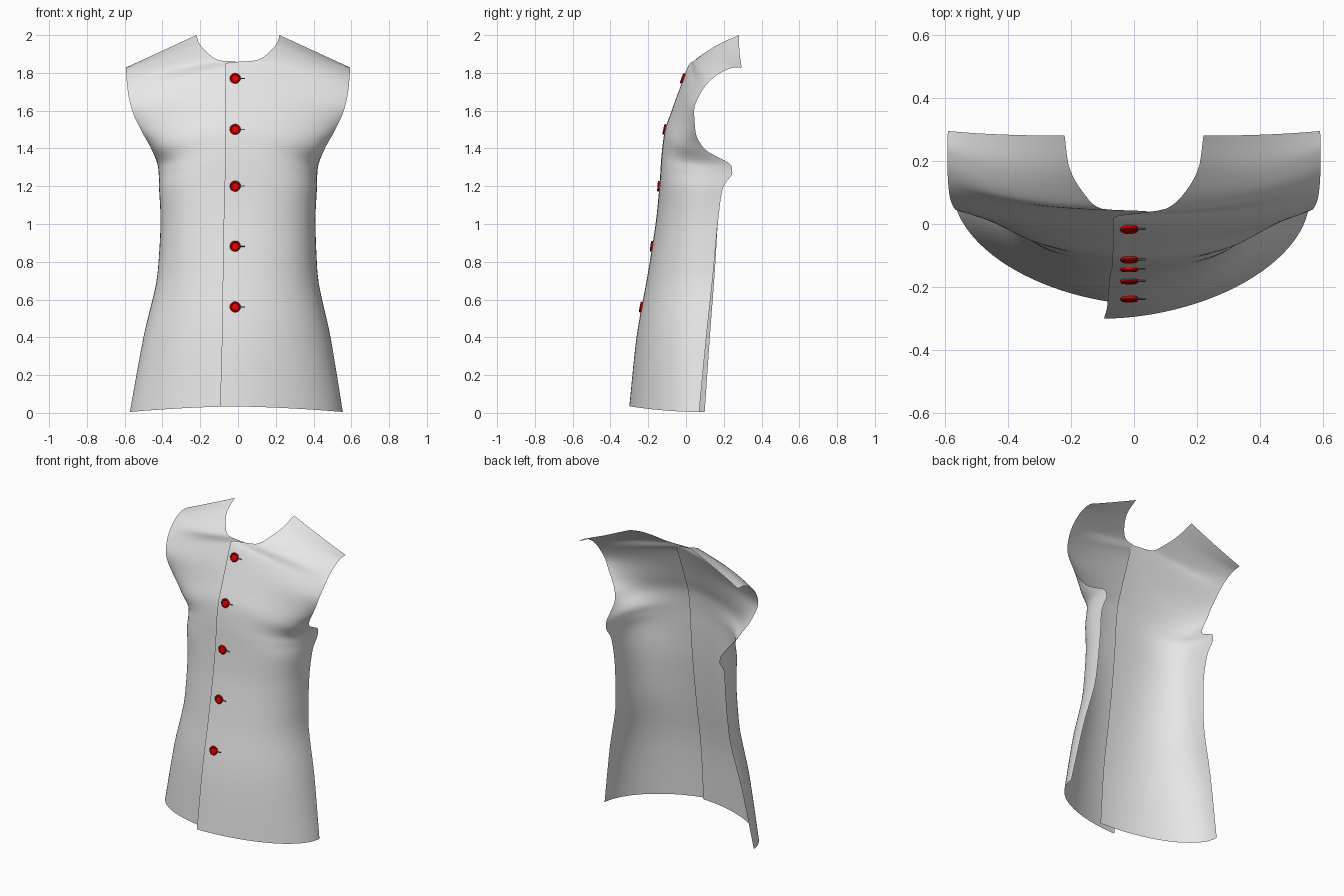
import bpy, bmesh, math
from mathutils import Vector, Matrix

default_cube = bpy.data.objects.get("Cube")
if default_cube:
    bpy.data.objects.remove(default_cube, do_unlink=True)


def make_material(name, colour):
    material = bpy.data.materials.new(name)
    material.use_nodes = True
    material.diffuse_color = colour
    material.node_tree.nodes["Principled BSDF"].inputs["Base Color"].default_value = colour
    return material


cloth = make_material("grey cloth", (0.8, 0.8, 0.8, 1))
red = make_material("red button", (0.8, 0.0, 0.0, 1))
thread = make_material("dark thread", (0.1, 0.1, 0.1, 1))

# Each row runs from the centre front / neckline to the side seam / armhole:
# inner x, y, z, outer x, y, z, arc angle in degrees, squareness
ROWS = [
    (-.095, -.30, .035, .555, .07, .005, 90, 1.85),
    (-.085, -.262, .4, .49, .108, .4, 90, 2.1),
    (-.08, -.20, .75, .42, .145, .75, 90, 2.4),
    (-.075, -.155, 1.05, .41, .17, 1.02, 90, 2.7),
    (-.07, -.138, 1.24, .418, .195, 1.19, 90, 3),
    (-.07, -.133, 1.32, .42, .245, 1.27, 90, 3.1),
    (-.07, -.128, 1.38, .425, .24, 1.31, 89, 3.1),
    (-.068, -.113, 1.49, .46, .095, 1.4, 84, 2.8),
    (-.067, -.076, 1.6, .51, .05, 1.49, 75, 2.4),
    (-.066, -.036, 1.71, .56, .043, 1.6, 65, 2.1),
    (-.065, .02, 1.85, .583, .082, 1.7, 55, 2),
    (.10, .048, 1.867, .59, .14, 1.77, 50, 2),
    (.165, .105, 1.91, .592, .20, 1.81, 50, 2),
    (.208, .19, 1.96, .592, .25, 1.827, 50, 2),
    (.22, .28, 2.0, .59, .295, 1.83, 50, 2),
]
COLUMNS, STEPS = 28, 5


def slope(before, after):
    return 2 * before * after / (before + after) if before * after > 0 else 0


def smooth_rows(rows):
    """Blend between rows without overshoot, so corners stay crisp."""
    result = []
    last = len(rows) - 1
    for i in range(last):
        for step in range(STEPS):
            t = step / STEPS
            row = []
            for k in range(len(rows[0])):
                a, b = rows[i][k], rows[i + 1][k]
                d = b - a
                m = slope(a - rows[i - 1][k], d) if i else d
                n = slope(d, rows[i + 2][k] - b) if i + 1 < last else d
                ease = t * t * (3 - 2 * t)
                row.append(a + d * ease + m * t * (1 - t) ** 2 - n * t * t * (1 - t))
            result.append(row)
    return result + [rows[-1]]


def row_points(row):
    """Rounded sweep from the inner edge to the outer edge."""
    xi, yi, zi, xo, yo, zo, angle, square = row
    power, end = 2 / square, math.radians(angle)
    full_x = math.sin(end) ** power
    full_y = 1 - max(math.cos(end), 0) ** power
    for c in range(COLUMNS + 1):
        a = end * c / COLUMNS
        u = math.sin(a) ** power / full_x
        g = (1 - max(math.cos(a), 0) ** power) / full_y
        drop = u ** (angle / 50)
        yield Vector((xi + (xo - xi) * u, yi + (yo - yi) * g, zi + (zo - zi) * drop))


def finish(name, bm, material):
    mesh = bpy.data.meshes.new(name)
    bmesh.ops.recalc_face_normals(bm, faces=bm.faces)
    bm.to_mesh(mesh)
    bm.free()
    obj = bpy.data.objects.new(name, mesh)
    bpy.context.collection.objects.link(obj)
    mesh.materials.append(material)
    bpy.ops.object.select_all(action="DESELECT")
    obj.select_set(True)
    bpy.context.view_layer.objects.active = obj
    bpy.ops.object.shade_smooth_by_angle(angle=math.radians(40))
    return obj


def underlap(row):
    """The right panel tucks behind the left one and flares a little more."""
    row = list(row)
    low = max(0, 1 - row[2])
    if row[0] < 0:
        row[0] = -.05
        row[1] += .018 + .026 * low
    row[3] += .018 * low
    row[4] += .03 * low
    return row


def front_panel(name, rows, side):
    bm = bmesh.new()
    grid = [[bm.verts.new((p.x * side, p.y, p.z)) for p in row_points(r)]
            for r in smooth_rows(rows)]
    for lower, upper in zip(grid, grid[1:]):
        for c in range(COLUMNS):
            bm.faces.new((lower[c], lower[c + 1], upper[c + 1], upper[c]))
    panel = finish(name, bm, cloth)
    # Face the cloth outwards
    if sum(p.normal.y * p.area for p in panel.data.polygons) > 0:
        panel.data.flip_normals()


front_panel("left_front_panel", ROWS, 1)
front_panel("right_front_panel", [underlap(r) for r in ROWS], -1)


def front_y(z):
    """Depth of the centre front at a height."""
    rows = smooth_rows(ROWS)
    for a, b in zip(rows, rows[1:]):
        if a[2] <= z <= b[2]:
            return a[1] + (b[1] - a[1]) * (z - a[2]) / (b[2] - a[2])


def button(name, z):
    """Turned button with a raised rim, lying on the cloth."""
    profile = [(0, .006), (.018, .006), (.021, .009), (.026, .008), (.029, .004), (.027, -.005), (0, -.005)]
    bm = bmesh.new()
    verts = [bm.verts.new((r, 0, h)) for r, h in profile]
    edges = [bm.edges.new(pair) for pair in zip(verts, verts[1:])]
    bmesh.ops.spin(bm, geom=verts + edges, cent=(0, 0, 0), axis=(0, 0, 1), angle=math.tau, steps=20)
    bmesh.ops.remove_doubles(bm, verts=bm.verts, dist=.0005)
    disc = finish(name, bm, red)
    # Buttonhole stitch beside the button
    bm = bmesh.new()
    bmesh.ops.create_cube(bm, size=1, matrix=Matrix.Translation((.037, 0, .001)) @ Matrix.Diagonal((.03, .005, .005, 1)))
    stitch = finish(name.replace("button", "buttonhole"), bm, thread)
    lean = math.atan2(front_y(z + .03) - front_y(z - .03), .06)
    for part in (disc, stitch):
        part.location = (-.015, front_y(z) - .001, z)
        part.rotation_euler = (math.pi / 2 - lean, 0, 0)


for number, height in enumerate((.56, .882, 1.2, 1.5, 1.77), 1):
    button(f"button_{number}", height)
